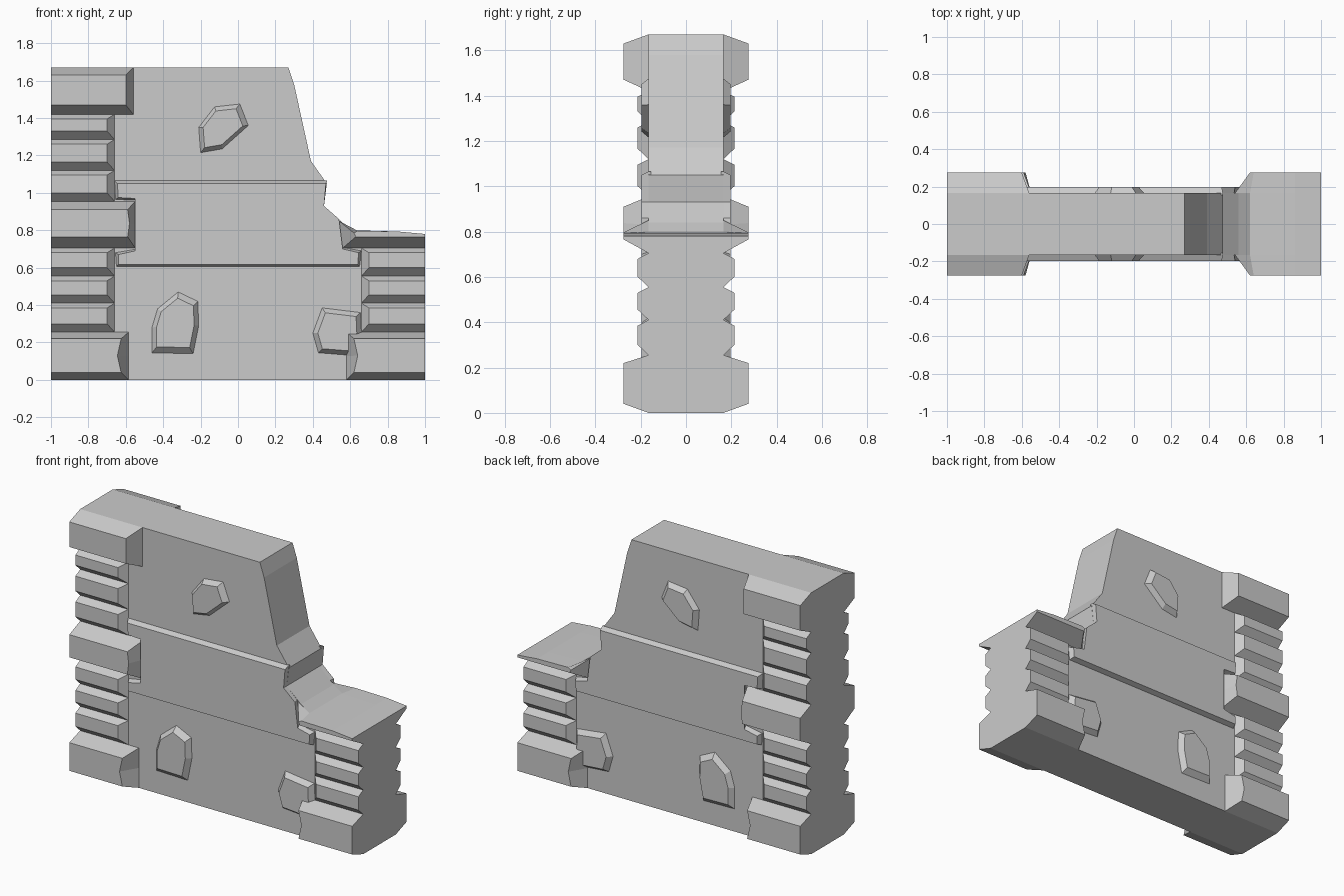
import bpy, bmesh

if "Cube" in bpy.data.objects:
    bpy.data.objects.remove(bpy.data.objects["Cube"])

WALL = 0.165  # half thickness of the wall core


def loft(name, rings, mirror=False):
    """Solid through rings of (y, [(x, z), ...]); optionally mirrored to the back."""
    bm = bmesh.new()
    loops = [[bm.verts.new((x, y, z)) for x, z in pts] for y, pts in rings]
    n = len(loops[0])
    for a, b in zip(loops, loops[1:]):
        for i in range(n):
            j = (i + 1) % n
            bm.faces.new((a[i], a[j], b[j], b[i]))
    bm.faces.new(loops[0])
    bm.faces.new(loops[-1])
    bmesh.ops.recalc_face_normals(bm, faces=bm.faces)
    me = bpy.data.meshes.new(name)
    bm.to_mesh(me)
    bm.free()
    ob = bpy.data.objects.new(name, me)
    bpy.context.collection.objects.link(ob)
    if mirror:
        m = ob.modifiers.new("both_sides", 'MIRROR')
        m.use_axis = (False, True, False)
        m.use_mirror_merge = False
    return ob


def raised(name, base, face, depth):
    """Relief with sloping edges, standing out from both wall faces."""
    return loft(name, [(-WALL + 0.01, base), (-WALL, base), (-depth, face)], True)


def block(name, side, inner, z0, z1, depth, low, high, kink=0.0):
    """Quoin block from the wall end to |x| = inner, chamfered all round."""
    def outline(xi, a, b, k):
        return [(side * x, z) for x, z in
                ((1, a), (xi, a), (xi + k, (a + b) / 2), (xi, b), (1, b))]
    return raised(name, outline(inner, z0, z1, 0),
                  outline(inner + 0.04, z0 + low, z1 - high, kink), depth)


def shrink(pts, f):
    cx = sum(p[0] for p in pts) / len(pts)
    cz = sum(p[1] for p in pts) / len(pts)
    return [(cx + (x - cx) * f, cz + (z - cz) * f) for x, z in pts]


# Wall core with the broken right-hand outline
outline = [(-1, 0), (1, 0), (1, .78), (.86, .793), (.62, .80), (.56, .84), (.46, .93),
           (.475, 1.05), (.39, 1.17), (.30, 1.58), (.27, 1.67), (-1, 1.67)]
loft("wall_core", [(-WALL, outline), (WALL, outline)])

# Small quoins: lower courses on both ends, upper courses on the left only
lower = [(.255, .41), (.41, .555), (.555, .705)]
upper = [(.955, 1.12), (1.12, 1.285), (1.285, 1.42)]
for i, (a, b) in enumerate(lower + upper):
    block(f"left_small_block_{i + 1}", -1, .66, a, b, .213, .045, .025)
for i, (a, b) in enumerate(lower):
    block(f"right_small_block_{i + 1}", 1, .66, a, b, .213, .045, .025)

# Large quoins
block("left_base_block", -1, .585, 0, .255, .275, .04, .035, .02)
block("left_middle_block", -1, .55, .705, .955, .275, .06, .045, -.01)
block("left_top_block", -1, .56, 1.42, 1.67, .275, .05, .04)
block("right_base_block", 1, .58, 0, .255, .275, .04, .035, .02)

# Broken middle block on the right, sheared off near its widest point
raised("right_broken_block",
       [(1, .705), (.56, .705), (.54, .85), (.62, .80), (.86, .793), (1, .78)],
       [(1, .765), (.63, .765), (.62, .785), (.64, .797), (.86, .793), (1, .78)], .275)

# Raised band across the wall, stepping around the middle blocks
raised("middle_band",
       [(-.66, 1.065), (-.655, .965), (-.54, .96), (-.54, .70), (-.655, .68), (-.65, .605),
        (.65, .605), (.66, .69), (.55, .71), (.535, .86), (.46, .93), (.475, 1.065)],
       [(-.645, 1.05), (-.64, .975), (-.55, .97), (-.55, .69), (-.64, .67), (-.64, .617),
        (.64, .617), (.645, .68), (.56, .70), (.54, .86), (.46, .93), (.47, 1.05)], .197)

# Exposed stones
stones = {
    "upper_stone": [(-.20, 1.215), (-.085, 1.235), (.055, 1.36), (.01, 1.475),
                    (-.125, 1.46), (-.21, 1.35)],
    "lower_left_stone": [(-.46, .145), (-.24, .14), (-.21, .29), (-.215, .42),
                         (-.32, .47), (-.43, .38), (-.46, .28)],
    "lower_right_stone": [(.40, .25), (.43, .145), (.62, .13), (.66, .25),
                          (.655, .36), (.45, .385)],
}
for name, pts in stones.items():
    raised(name, pts, shrink(pts, .8), .197)
